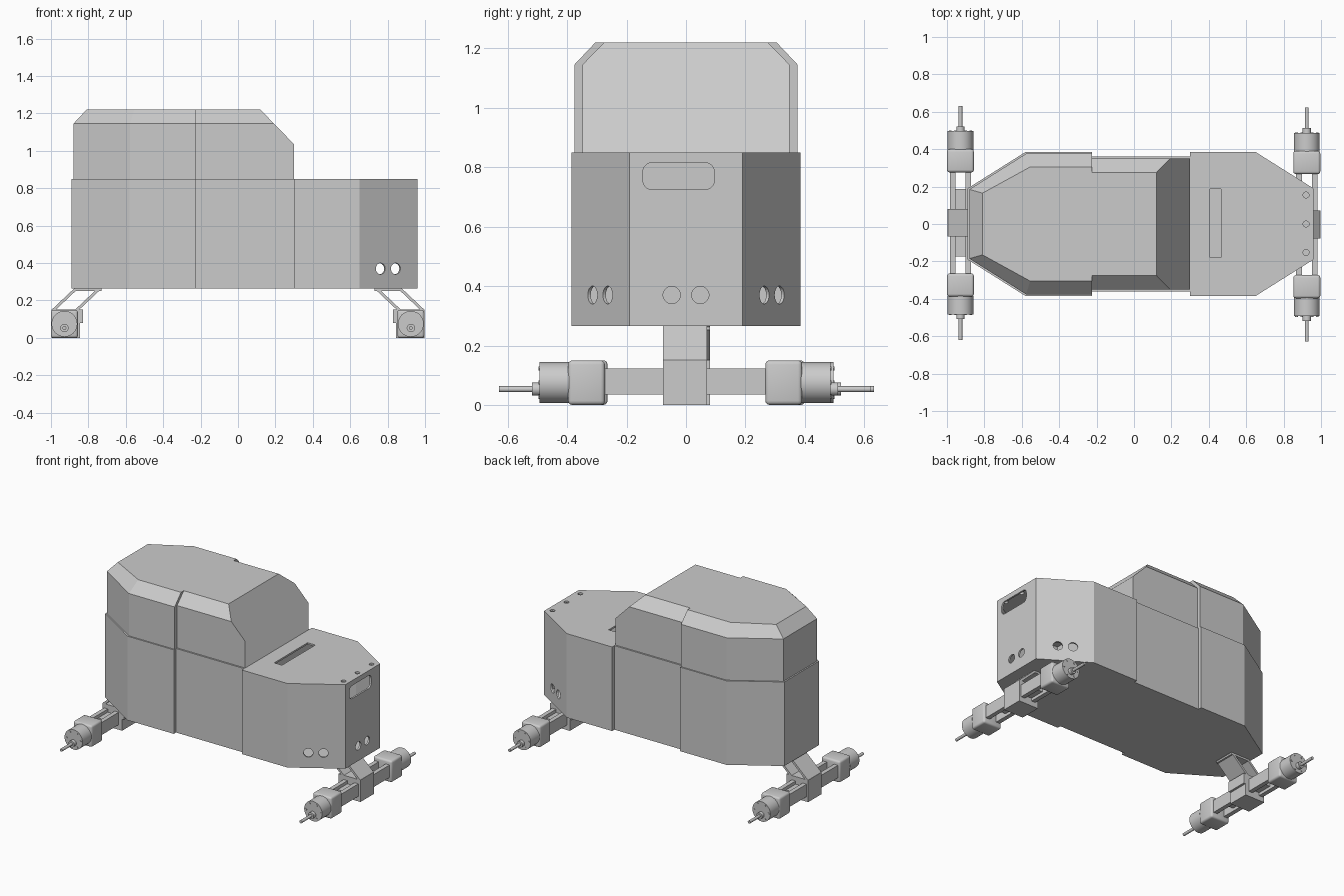
import bpy, bmesh, math
from mathutils import Matrix, Vector

cube = bpy.data.objects.get("Cube")
if cube:
    bpy.data.objects.remove(cube, do_unlink=True)

grey = bpy.data.materials.new("plain_grey")
grey.use_nodes = True
GREY = (0.6, 0.6, 0.6, 1)
grey.diffuse_color = GREY
grey.node_tree.nodes["Principled BSDF"].inputs["Base Color"].default_value = GREY


def finish(bm, name):
    bmesh.ops.recalc_face_normals(bm, faces=bm.faces)
    mesh = bpy.data.meshes.new(name)
    bm.to_mesh(mesh)
    bm.free()
    mesh.materials.append(grey)
    ob = bpy.data.objects.new(name, mesh)
    bpy.context.collection.objects.link(ob)
    return ob


def loft(name, rings):
    """Closed solid through rings of equal point count."""
    bm = bmesh.new()
    loops = [[bm.verts.new(p) for p in ring] for ring in rings]
    n = len(loops[0])
    for a, b in zip(loops, loops[1:]):
        for i in range(n):
            bm.faces.new((a[i], a[(i + 1) % n], b[(i + 1) % n], b[i]))
    bm.faces.new(loops[0])
    bm.faces.new(loops[-1])
    return finish(bm, name)


def plan(half, z):
    """Mirror a half outline (x, y) across the centre line."""
    return [(x, y, z) for x, y in half] + [(x, -y, z) for x, y in reversed(half)]


def box(name, lo, hi, bevel=0):
    bm = bmesh.new()
    bmesh.ops.create_cube(bm, size=1)
    for v in bm.verts:
        v.co = [l + (h - l) * (c + 0.5) for c, l, h in zip(v.co, lo, hi)]
    if bevel:
        bmesh.ops.bevel(bm, geom=bm.edges[:], offset=bevel, segments=3,
                        profile=0.5, affect='EDGES')
    return finish(bm, name)


def cyl(name, start, end, r, sides=32):
    start, end = Vector(start), Vector(end)
    axis = end - start
    bm = bmesh.new()
    turn = axis.to_track_quat('Z', 'Y').to_matrix().to_4x4()
    bmesh.ops.create_cone(bm, cap_ends=True, segments=sides, radius1=r, radius2=r,
                          depth=axis.length,
                          matrix=Matrix.Translation((start + end) / 2) @ turn)
    return finish(bm, name)


def smooth(ob):
    bpy.ops.object.select_all(action='DESELECT')
    ob.select_set(True)
    bpy.context.view_layer.objects.active = ob
    bpy.ops.object.shade_smooth_by_angle(angle=math.radians(35))


def cut(ob, cutter):
    mod = ob.modifiers.new("cut", 'BOOLEAN')
    mod.object = cutter
    mod.solver = 'EXACT'
    bpy.context.view_layer.objects.active = ob
    bpy.ops.object.modifier_apply(modifier=mod.name)
    bpy.data.objects.remove(cutter, do_unlink=True)


BASE, DECK, SHOULDER, ROOF = 0.265, 0.85, 1.145, 1.22
BACK, SPLIT, NOSE = -0.89, -0.225, 0.30

# Lower rear hull
hull = [(SPLIT, 0.385), (-0.58, 0.385), (BACK, 0.19)]
loft("rear_hull", [plan(hull, BASE), plan(hull, DECK)])

# Lower middle hull
box("middle_hull", (SPLIT, -0.36, BASE), (NOSE, 0.36, DECK))

# Rear cabin with chamfered roof
wall = [(SPLIT, 0.376), (-0.577, 0.376), (-0.88, 0.185)]
crown = [(SPLIT, 0.305), (-0.555, 0.305), (-0.81, 0.165)]
loft("rear_cabin", [plan(wall, DECK), plan(wall, SHOULDER), plan(crown, ROOF)])

# Middle cabin: chamfered section, sloped at its front end
section = [(0.349, DECK), (0.349, 1.035), (0.349, SHOULDER), (0.275, ROOF)]
section += [(-y, z) for y, z in reversed(section)]
slope_x = lambda z: min(NOSE, NOSE - (z - 1.035) * 0.973)
loft("middle_cabin", [[(SPLIT, y, z) for y, z in section],
                      [(slope_x(z), y, z) for y, z in section]])

# Hollow front hull
front = [(NOSE, 0.385), (0.65, 0.385), (0.96, 0.19)]
inner = [(NOSE + 0.012, 0.373), (0.647, 0.373), (0.948, 0.184)]
front_hull = loft("front_hull", [plan(front, BASE), plan(front, DECK)])
cut(front_hull, loft("hollow", [plan(inner, BASE + 0.012), plan(inner, DECK - 0.012)]))

# Sensor holes in the front and angled faces
for side in (-1, 1):
    cut(front_hull, cyl("hole", (0.9, side * 0.048, 0.37), (1, side * 0.048, 0.37), 0.029))
    normal = Vector((0.195, side * 0.31, 0)).normalized() * 0.04
    for x in (0.762, 0.843):
        p = Vector((x, side * (0.385 - (x - 0.65) * 0.63), 0.37))
        cut(front_hull, cyl("hole", p - normal, p + normal, 0.03))

# Rounded front slot, deck slot and deck pin holes
r, mid_y, mid_z = 0.03, -0.025, 0.77
slot = []
for k, (sy, sz) in enumerate(((1, 1), (-1, 1), (-1, -1), (1, -1))):
    for s in range(6):
        a = math.pi / 2 * (k + s / 5)
        slot.append((mid_y + sy * 0.09 + r * math.cos(a), mid_z + sz * 0.015 + r * math.sin(a)))
cut(front_hull, loft("slot", [[(x, y, z) for y, z in slot] for x in (0.9, 1)]))
cut(front_hull, box("slot", (0.405, -0.18, 0.8), (0.465, 0.187, 0.9)))
for y in (-0.152, 0, 0.155):
    cut(front_hull, cyl("hole", (0.92, y, 0.8), (0.92, y, 0.9), 0.016, 20))


def axle(end, s, cx, cy):
    """Axle assembly: s is +1 at the front, -1 at the rear."""
    def part(name, lo, hi, bevel=0):
        xs = sorted((s * lo[0], s * hi[0]))
        return box(f"{end}_{name}", (xs[0], lo[1] + cy, lo[2]),
                   (xs[1], hi[1] + cy, hi[2]), bevel)

    # Clamp around the beam
    part("clamp", (0.845, -0.074, 0.0), (0.997, 0.074, 0.152))
    part("clamp_lip", (0.83, -0.074, 0.08), (0.845, 0.074, 0.152))

    # Slanted bracket: two sloping plates and a top plate
    for name, x0, x1, t in (("outer", 0.997, 0.875, 0.022), ("inner", 0.85, 0.728, 0.022)):
        profile = [(x0, 0.15), (x1, BASE), (x1 - t, BASE), (x0 - t, 0.15)]
        if name == "inner":
            profile = [(x + t, z) for x, z in profile]
        loft(f"{end}_{name}_strut", [[(s * x, y + cy, z) for x, z in profile]
                                     for y in (-0.074, 0.074)])
    part("mount_plate", (0.73, -0.074, 0.252), (0.875, 0.074, BASE))

    # Twin rail beam with a web
    for off in (-0.042, 0.042):
        part("rail", (cx + off - 0.015, -0.28, 0.035), (cx + off + 0.015, 0.28, 0.122))
    part("web", (cx - 0.03, -0.18, 0.055), (cx + 0.03, 0.18, 0.10))

    # Motors at both ends
    for d in (-1, 1):
        side = "left" if d > 0 else "right"
        tag = f"{end}_{side}"
        ys = sorted((d * 0.27, d * 0.394))
        smooth(part(f"{side}_gearbox", (cx - 0.072, ys[0], 0.0),
                    (cx + 0.072, ys[1], 0.15), 0.014))

        def rod(name, x, z, y0, y1, r, sides=32):
            smooth(cyl(f"{tag}_{name}", (s * cx + x, d * y0 + cy, z),
                       (s * cx + x, d * y1 + cy, z), r, sides))

        rod("motor", 0, 0.075, 0.39, 0.49, 0.069, 40)
        rod("boss", 0, 0.053, 0.485, 0.515, 0.022)
        rod("shaft", 0, 0.053, 0.5, 0.626, 0.01, 20)
        for k in range(6):
            a = math.pi / 3 * k
            rod("screw", 0.055 * math.cos(a), 0.075 + 0.055 * math.sin(a),
                0.488, 0.493, 0.007, 12)


axle("front", 1, 0.924, -0.003)
axle("rear", -1, 0.928, 0.006)
